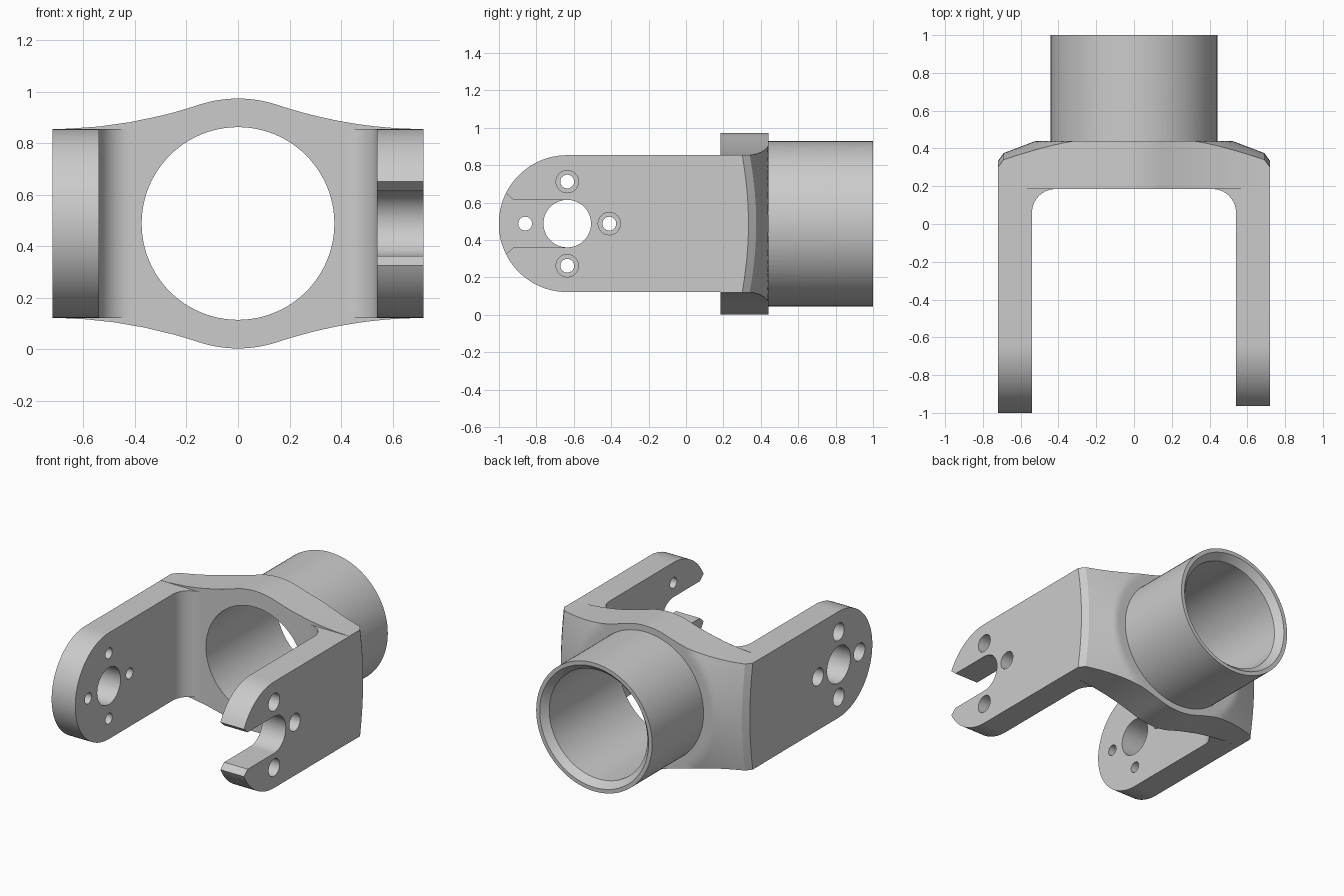
import bpy
import bmesh
from math import sin, cos, pi, hypot, sqrt, radians

cube = bpy.data.objects.get("Cube")
if cube:
    bpy.data.objects.remove(cube, do_unlink=True)

MID = 0.488        # height of the main axis
HALF = 0.366       # half height and end radius of the arms
INNER, OUTER = 0.54, 0.72
PIVOT = -0.635     # y of the pivot holes

steel = bpy.data.materials.new("light_grey_metal")
steel.use_nodes = True
grey = (0.6, 0.6, 0.6, 1)
steel.diffuse_color = grey
steel.node_tree.nodes["Principled BSDF"].inputs["Base Color"].default_value = grey


def finish(name, bm):
    bmesh.ops.recalc_face_normals(bm, faces=bm.faces)
    mesh = bpy.data.meshes.new(name)
    bm.to_mesh(mesh)
    bm.free()
    mesh.materials.append(steel)
    obj = bpy.data.objects.new(name, mesh)
    bpy.context.collection.objects.link(obj)
    return obj


def loft(name, rings):
    """Closed solid through rings of equal length."""
    bm = bmesh.new()
    loops = [[bm.verts.new(p) for p in ring] for ring in rings]
    n = len(loops[0])
    for a, b in zip(loops, loops[1:]):
        for i in range(n):
            j = (i + 1) % n
            bm.faces.new((a[i], a[j], b[j], b[i]))
    bm.faces.new(loops[0])
    bm.faces.new(loops[-1])
    return finish(name, bm)


def turned(name, profile, axis, y=0, z=MID, n=96):
    """Turn (radius, distance) pairs about a line along x or y."""
    rings = []
    for r, t in profile:
        circle = [(r * cos(2 * pi * i / n), r * sin(2 * pi * i / n)) for i in range(n)]
        if axis == "x":
            rings.append([(t, y + u, z + v) for u, v in circle])
        else:
            rings.append([(u, t, z + v) for u, v in circle])
    return loft(name, rings)


def prism_x(name, outline, x0, x1):
    return loft(name, [[(x, y, MID + z) for y, z in outline] for x in (x0, x1)])


def combine(target, other, operation):
    mod = target.modifiers.new(operation, "BOOLEAN")
    mod.operation = operation
    mod.solver = "EXACT"
    mod.object = other
    bpy.context.view_layer.objects.active = target
    bpy.ops.object.modifier_apply(modifier=mod.name)
    bpy.data.objects.remove(other, do_unlink=True)


def half_height(x):
    """Bell-shaped rim of the crossbar."""
    x = abs(x)
    return sqrt(0.485 ** 2 - x * x) if x < 0.16 else 0.367 + 0.29 * (OUTER - x) ** 2


def back_y(x, z):
    """Flat back falling off as a cone, with chamfered outer edges."""
    cone = max(0, hypot(x, z) - 0.52) * 0.38
    return 0.44 - cone - max(0, abs(x) - 0.69)


def crossbar():
    bm = bmesh.new()
    cols = [-OUTER] + [0.69 * i / 36 for i in range(-36, 37)] + [OUTER]
    rows = [i / 12 for i in range(-12, 13)]
    grid = []
    for x in cols:
        h = half_height(x)
        grid.append([bm.verts.new((x, back_y(x, v * h), MID + v * h)) for v in rows])
    for a, b in zip(grid, grid[1:]):
        for i in range(len(rows) - 1):
            bm.faces.new((a[i], a[i + 1], b[i + 1], b[i]))
    # Walls from the back rim to the flat front
    rim = [c[0] for c in grid] + grid[-1][1:] + [c[-1] for c in grid[-2::-1]] + grid[0][-2:0:-1]
    front = [bm.verts.new((v.co.x, 0.185, v.co.z)) for v in rim]
    for i in range(len(rim)):
        j = (i + 1) % len(rim)
        bm.faces.new((rim[i], rim[j], front[j], front[i]))
    bm.faces.new(front)
    bmesh.ops.triangulate(bm, faces=bm.faces)
    return finish("forked_yoke", bm)


yoke = crossbar()

# Arms with rounded ends, and fillets in the inner corners
arc = [(PIVOT + HALF * cos(a), HALF * sin(a))
       for a in [pi / 2 + pi * i / 48 for i in range(49)]]
arm_outline = arc + [(0.25, -HALF), (0.25, HALF)]
for side in (-1, 1):
    combine(yoke, prism_x("arm", arm_outline, side * INNER, side * OUTER), "UNION")
    curve = [(0.415 + 0.125 * sin(a), 0.06 + 0.125 * cos(a))
             for a in [pi / 2 * i / 16 for i in range(17)]]
    corner = curve + [(0.6, 0.06), (0.6, 0.23), (0.415, 0.23)]
    fillet = loft("fillet", [[(side * x, y, z) for x, y in corner]
                             for z in (MID - HALF, MID + HALF)])
    combine(yoke, fillet, "UNION")

# Rear socket and its through bore with a chamfered mouth
combine(yoke, turned("socket", [(0.442, 0.3), (0.442, 1.0)], "y"), "UNION")
bore = [(0.374, 0.0), (0.374, 0.955), (0.415, 1.0), (0.415, 1.1)]
combine(yoke, turned("bore", bore, "y"), "DIFFERENCE")

# Pivot holes and counterbored bolt holes
for side in (-1, 1):
    pivot = [(0.127, side * 0.45), (0.127, side * 0.8)]
    combine(yoke, turned("pivot_hole", pivot, "x", PIVOT, n=64), "DIFFERENCE")
    bolt = [(r, side * t) for r, t in ((0.037, 0.45), (0.037, 0.63), (0.06, 0.63), (0.06, 0.8))]
    spots = [(0, 0.225), (0, -0.225), (0.225, 0)]
    if side < 0:
        spots.append((-0.225, 0))
    for dy, dz in spots:
        hole = turned("bolt_hole", bolt, "x", PIVOT + dy, MID + dz, 32)
        combine(yoke, hole, "DIFFERENCE")

# Open slot with a flared mouth in the left arm
upper = [(PIVOT, 0.127), (-0.922, 0.127), (-1.1, 0.285)]
slot = upper + [(y, -z) for y, z in reversed(upper)]
combine(yoke, prism_x("slot", slot, 0.45, 0.8), "DIFFERENCE")

bpy.ops.object.select_all(action="DESELECT")
yoke.select_set(True)
bpy.context.view_layer.objects.active = yoke
bpy.ops.object.shade_smooth_by_angle(angle=radians(25))
